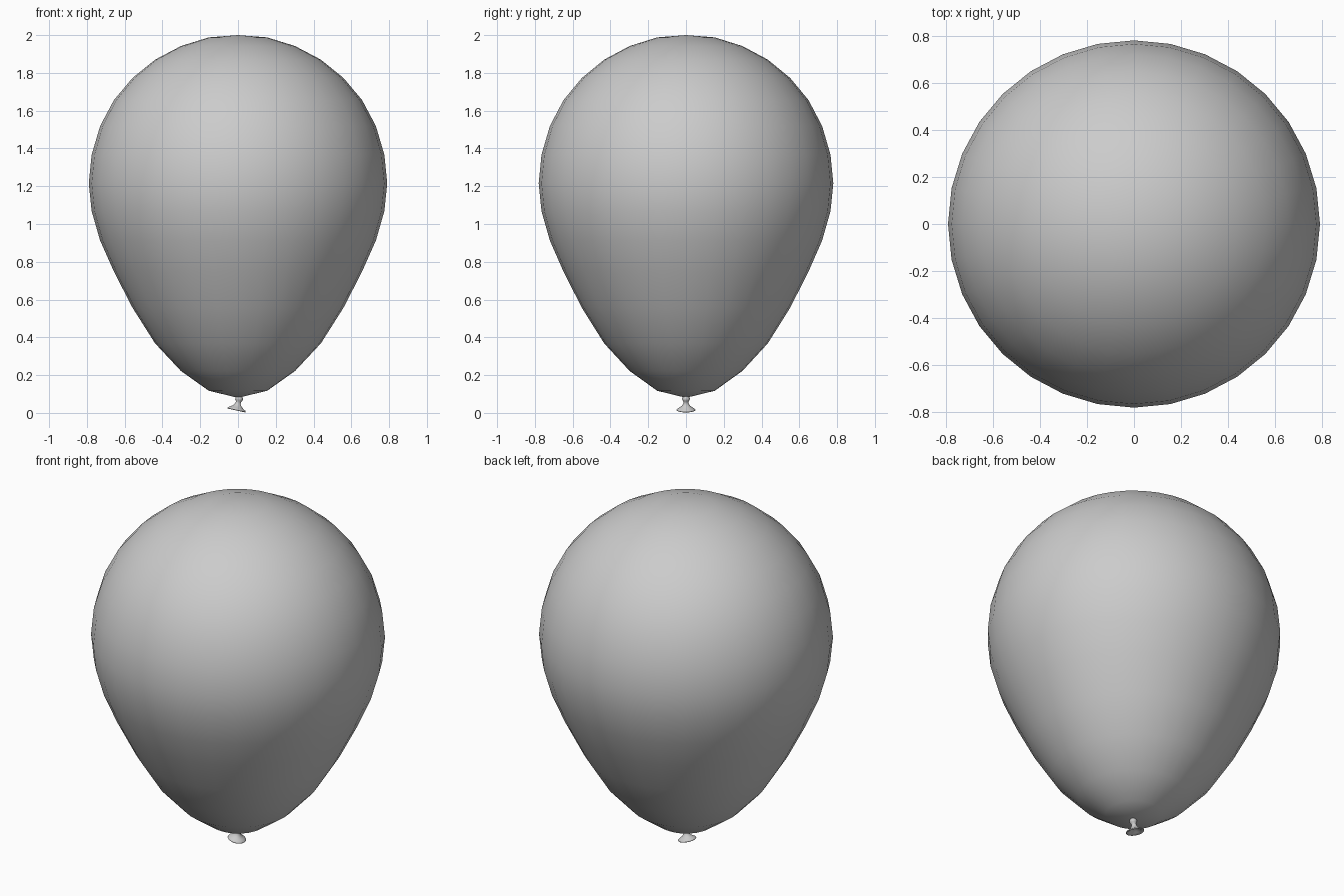
import bpy, bmesh, math
from mathutils import Matrix

if "Cube" in bpy.data.objects:
    bpy.data.objects.remove(bpy.data.objects["Cube"])


def lathe(name, profile, segs, sx=1.0, sy=1.0):
    # Revolve (radius, height) points around z; zero radius makes a pole
    bm = bmesh.new()
    rings = []
    for r, z in profile:
        if r == 0:
            rings.append([bm.verts.new((0, 0, z))] * segs)
        else:
            rings.append([bm.verts.new((r * sx * math.cos(2 * math.pi * i / segs),
                                        r * sy * math.sin(2 * math.pi * i / segs), z))
                          for i in range(segs)])
    for a, b in zip(rings, rings[1:]):
        for i in range(segs):
            j = (i + 1) % segs
            bm.faces.new(list(dict.fromkeys((a[i], b[i], b[j], a[j]))))
    bmesh.ops.recalc_face_normals(bm, faces=bm.faces)
    for f in bm.faces:
        f.smooth = True
    me = bpy.data.meshes.new(name)
    bm.to_mesh(me)
    bm.free()
    ob = bpy.data.objects.new(name, me)
    bpy.context.collection.objects.link(ob)
    return ob


# Balloon body: sphere rings pulled into a pear shape
heights = [2.0, 1.988, 1.942, 1.87, 1.773, 1.656, 1.519, 1.367, 1.215,
           1.068, 0.912, 0.748, 0.557, 0.368, 0.222, 0.117, 0.08]
n = len(heights) - 1
body = [(math.sin(math.pi * k / n) if 0 < k < n else 0, z)
        for k, z in enumerate(heights)]
lathe("balloon_body", body, 32, 0.79, 0.78)

# Tied neck with flared lip, hollow underneath, leaning slightly
neck = [(0, 0.012), (0.015, 0.008), (0.021, -0.004), (0.019, -0.014),
        (0.013, -0.022), (0.015, -0.034), (0.023, -0.046), (0.037, -0.056),
        (0.047, -0.062), (0.05, -0.067), (0.047, -0.070), (0.034, -0.064),
        (0.018, -0.054), (0, -0.048)]
knot = lathe("balloon_knot", neck, 24)
knot.data.transform(Matrix.Translation((0.007, 0, 0.081)) @
                    Matrix.Rotation(math.radians(12.5), 4, 'Y'))
